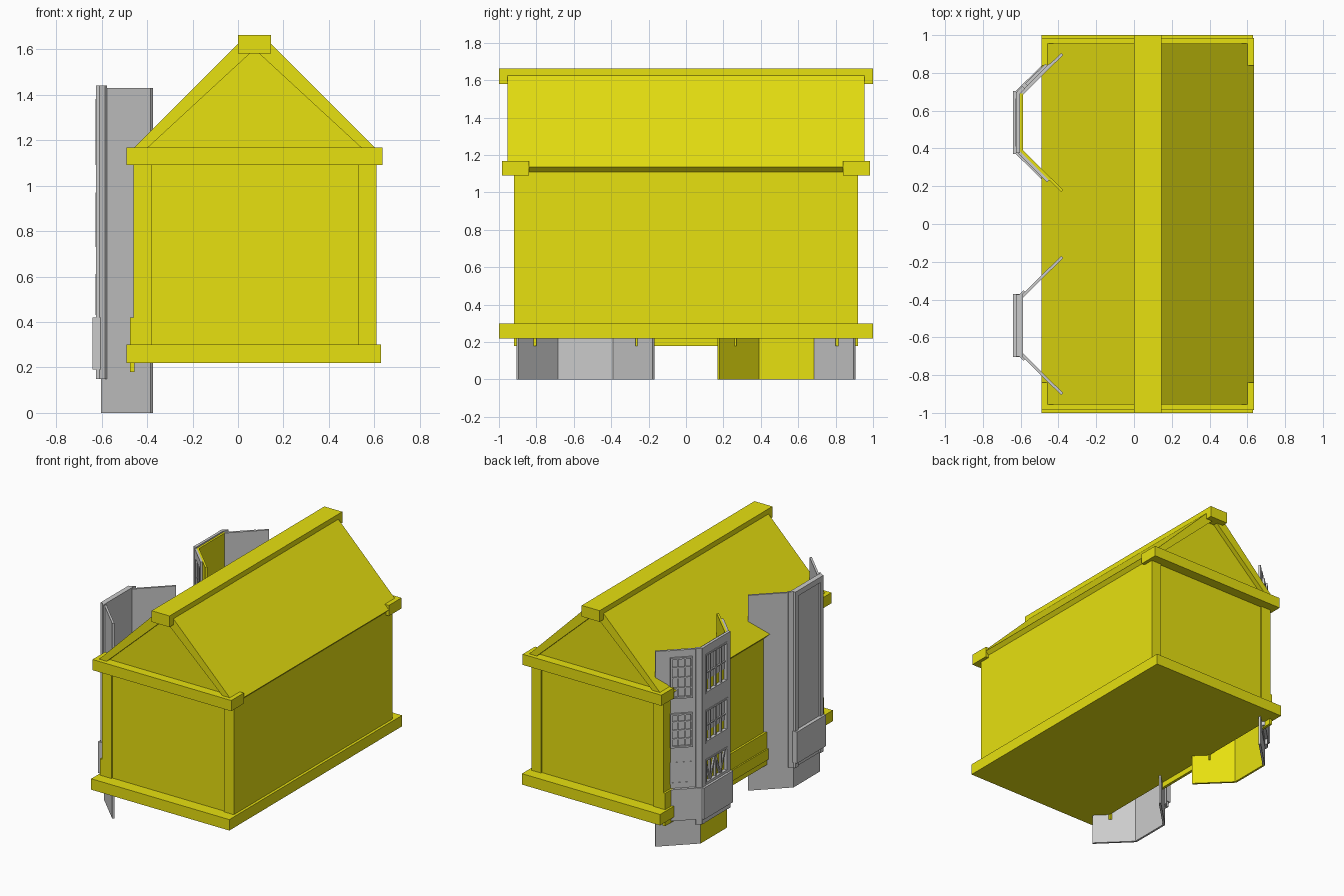
import bpy, bmesh
from mathutils import Vector

if "Cube" in bpy.data.objects:
    bpy.data.objects.remove(bpy.data.objects["Cube"])

def material(name, col):
    m = bpy.data.materials.new(name)
    m.diffuse_color = (*col, 1)
    m.use_nodes = True
    m.node_tree.nodes["Principled BSDF"].inputs["Base Color"].default_value = m.diffuse_color
    return m

YEL = material("yellow", (0.80, 0.75, 0.005))
GRY = material("grey", (0.60, 0.60, 0.60))

def prism(name, base, direction, mat):
    """Extrude a planar loop of points along a direction."""
    bm = bmesh.new()
    d = Vector(direction)
    a = [bm.verts.new(Vector(p)) for p in base]
    b = [bm.verts.new(Vector(p) + d) for p in base]
    n = len(a)
    bm.faces.new(a)
    bm.faces.new(b[::-1])
    for i in range(n):
        bm.faces.new((a[i], a[(i + 1) % n], b[(i + 1) % n], b[i]))
    bmesh.ops.recalc_face_normals(bm, faces=bm.faces)
    me = bpy.data.meshes.new(name)
    bm.to_mesh(me)
    bm.free()
    me.materials.append(mat)
    ob = bpy.data.objects.new(name, me)
    bpy.context.collection.objects.link(ob)
    return ob

def box(name, x0, x1, y0, y1, z0, z1, mat=YEL):
    return prism(name, [(x0, y0, z0), (x1, y0, z0), (x1, y1, z0), (x0, y1, z0)],
                 (0, 0, z1 - z0), mat)

class Wall:
    """One bay side: places boards by distance s along it and offset o outward."""
    def __init__(self, p, q):
        self.p = Vector(p)
        d = Vector(q) - self.p
        self.len = d.length
        self.u = d.normalized()
        n = Vector((self.u.y, -self.u.x))
        self.n = n if n.x < 0 else -n

    def at(self, s, o, z):
        v = self.p + self.u * s + self.n * o
        return (v.x, v.y, z)

    def board(self, name, s0, s1, o0, o1, z0, z1, mat=GRY):
        return prism(name, [self.at(s0, o0, z0), self.at(s1, o0, z0),
                            self.at(s1, o1, z0), self.at(s0, o1, z0)],
                     (0, 0, z1 - z0), mat)

    def brace(self, name, s0, z0, s1, z1, w, o0, o1, mat=GRY):
        n = self.n * (o1 - o0)
        return prism(name, [self.at(s0 - w, o0, z0), self.at(s0 + w, o0, z0),
                            self.at(s1 + w, o0, z1), self.at(s1 - w, o0, z1)],
                     (n.x, n.y, 0), mat)

    def window(self, s0, s1, z0, z1, o, cols, rows, t=0.012, d=0.014):
        for a, b in ((s0, s0 + t), (s1 - t, s1)):
            self.board("window_stile", a, b, o, o + d, z0, z1)
        for a, b in ((z0, z0 + t), (z1 - t, z1)):
            self.board("window_rail", s0, s1, o, o + d, a, b)
        for i in range(1, cols):
            s = s0 + (s1 - s0) * i / cols
            self.board("mullion", s - 0.005, s + 0.005, o, o + d * .7, z0, z1)
        for i in range(1, rows):
            z = z0 + (z1 - z0) * i / rows
            self.board("glazing_bar", s0, s1, o, o + d * .6, z - .004, z + .004)

# ---- house body
box("body", -0.46, 0.61, -0.91, 0.91, 0.22, 1.15)
box("base_trim", -0.46, 0.63, -1, 1, 0.22, 0.30)
for sy in (-1, 1):
    box("base_trim_return", -0.49, -0.45, sy * 0.84, sy * 1, 0.22, 0.30)
    for x0, x1 in ((-0.46, -0.38), (0.53, 0.61)):
        box("corner_post", x0, x1, sy * 0.84, sy * 0.92, 0.30, 1.10)
    # eave band across each gable, wrapping the corners
    box("eave_band", -0.49, 0.635, sy * 0.90, sy * 0.985, 1.09, 1.168)
    for x0, x1 in ((-0.49, -0.45), (0.60, 0.635)):
        box("eave_return", x0, x1, sy * 0.84, sy * 0.985, 1.09, 1.168)
    # recessed gable wall
    prism("gable_wall", [(-0.45, sy * 0.92, 1.13), (0.595, sy * 0.92, 1.13),
                         (0.0725, sy * 0.92, 1.65)], (0, -sy * 0.05, 0), YEL)
    box("side_skirting", -0.475, -0.455, sy * 0.80, sy * 0.92, 0.18, 0.42)
box("middle_skirting", -0.475, -0.455, -0.27, 0.27, 0.18, 0.42)
box("skirting_foot", -0.485, -0.455, -0.26, 0.26, 0.22, 0.30)

# ---- roof slabs and ridge beam
C = 0.0725
for s in (-1, 1):
    prism("roof_slope", [(C, -0.955, 1.697 - 0.04), (C + s * 0.04, -0.955, 1.657),
                         (C + s * 0.5625, -0.955, 1.135),
                         (C + s * 0.5345, -0.955, 1.107), (C, -0.955, 1.60)],
          (0, 1.91, 0), YEL)
box("ridge_beam", 0, 0.145, -1, 1, 1.58, 1.662)

# ---- bay windows
def bay(sy):
    pts = [(-0.375, .18 * sy), (-0.588, .39 * sy), (-0.588, .685 * sy), (-0.375, .895 * sy)]
    inner, mid, outer = (Wall(pts[i], pts[i + 1]) for i in range(3))
    L, M, e = inner.len, mid.len, 0.006
    back = YEL if sy > 0 else GRY
    inner.board("bay_inner_side", 0, L + e, 0, 0.015, 0, 1.43, back)
    mid.board("bay_front", -e, M + e, 0, 0.015, 0, 1.43, back)
    outer.board("bay_outer_side", -e, L, 0, 0.015, 0, 1.43, GRY)
    return inner, mid, outer, L, M

# plain bay: flat front plate with corner strips, cap and apron
inner, mid, outer, L, M = bay(-1)
mid.board("plain_bay_plate", -0.012, M + 0.012, 0.015, 0.026, 0.15, 1.43)
for a, b in ((-0.016, 0.02), (M - 0.02, M + 0.016)):
    mid.board("plain_bay_strip", a, b, 0.015, 0.037, 0.15, 1.44)
mid.board("plain_bay_cap", -0.016, M + 0.016, 0.0, 0.037, 1.40, 1.44)
mid.board("plain_bay_apron", -0.02, M + 0.02, 0.015, 0.052, 0.19, 0.42)
inner.board("plain_bay_edge", L - 0.03, L + 0.012, 0.015, 0.026, 0.15, 1.44)
outer.board("plain_bay_edge", -0.012, 0.03, 0.015, 0.026, 0.15, 1.44)

# glazed bay: three storeys of windows between rails
inner, mid, outer, L, M = bay(1)
STOREYS = [(0.43, 0.61), (0.73, 0.97), (1.09, 1.38)]
RAILS = [(0.15, 0.43), (0.61, 0.73), (0.97, 1.09), (1.38, 1.44)]
for z0, z1 in RAILS:
    mid.board("bay_rail", -0.012, M + 0.012, 0.015, 0.035, z0, z1)
    inner.board("bay_side_rail", 0.09, L + 0.012, 0.015, 0.030, z0, min(z1, 1.43))
for a, b in ((-0.014, 0.02), (M - 0.02, M + 0.014)):
    mid.board("bay_post", a, b, 0.015, 0.037, 0.15, 1.44)
for a, b in ((0.09, 0.11), (L - 0.02, L + 0.012)):
    inner.board("bay_side_post", a, b, 0.015, 0.030, 0.15, 1.43)
for i, (z0, z1) in enumerate(STOREYS):
    if i:
        # panes leave a yellow strip at the foot of each window
        zp = z0 + (z1 - z0) * 0.3
        mid.board("window_pane", 0.02, M - 0.02, 0.015, 0.019, zp, z1)
        inner.board("side_pane", 0.11, L - 0.02, 0.015, 0.019, zp, z1)
        outer.window(0.05, 0.20, z0 - 0.01, z1, 0.019, 3, 4)
    else:
        outer.window(0.05, 0.20, z0 + 0.02, z1, 0.015, 3, 3, d=0.006)
        for k in range(4):
            s = 0.03 + k * (M - 0.06) / 4
            h = (M - 0.06) / 4
            mid.brace("diagonal_brace", s, z0 if k % 2 else z1, s + h, z1 if k % 2 else z0,
                      0.006, 0.015, 0.028)
    mid.window(0.02, M - 0.02, z0, z1, 0.015, 4, 2 if i else 1, d=0.024)
    inner.window(0.11, L - 0.02, z0, z1, 0.015, 3, 2, d=0.014)
# outer side facing and aprons
outer.board("bay_outer_facing", -0.012, 0.215, 0.015, 0.019, 0.15, 1.43)
outer.board("bay_corner_edge", -0.012, 0.03, 0.015, 0.035, 0.15, 1.44)
mid.board("bay_apron", -0.02, M + 0.02, 0.015, 0.052, 0.19, 0.42)
outer.board("bay_outer_apron", -0.02, 0.225, 0.015, 0.040, 0.19, 0.42)
inner.board("bay_inner_apron", 0.08, L + 0.02, 0.015, 0.040, 0.19, 0.42)
